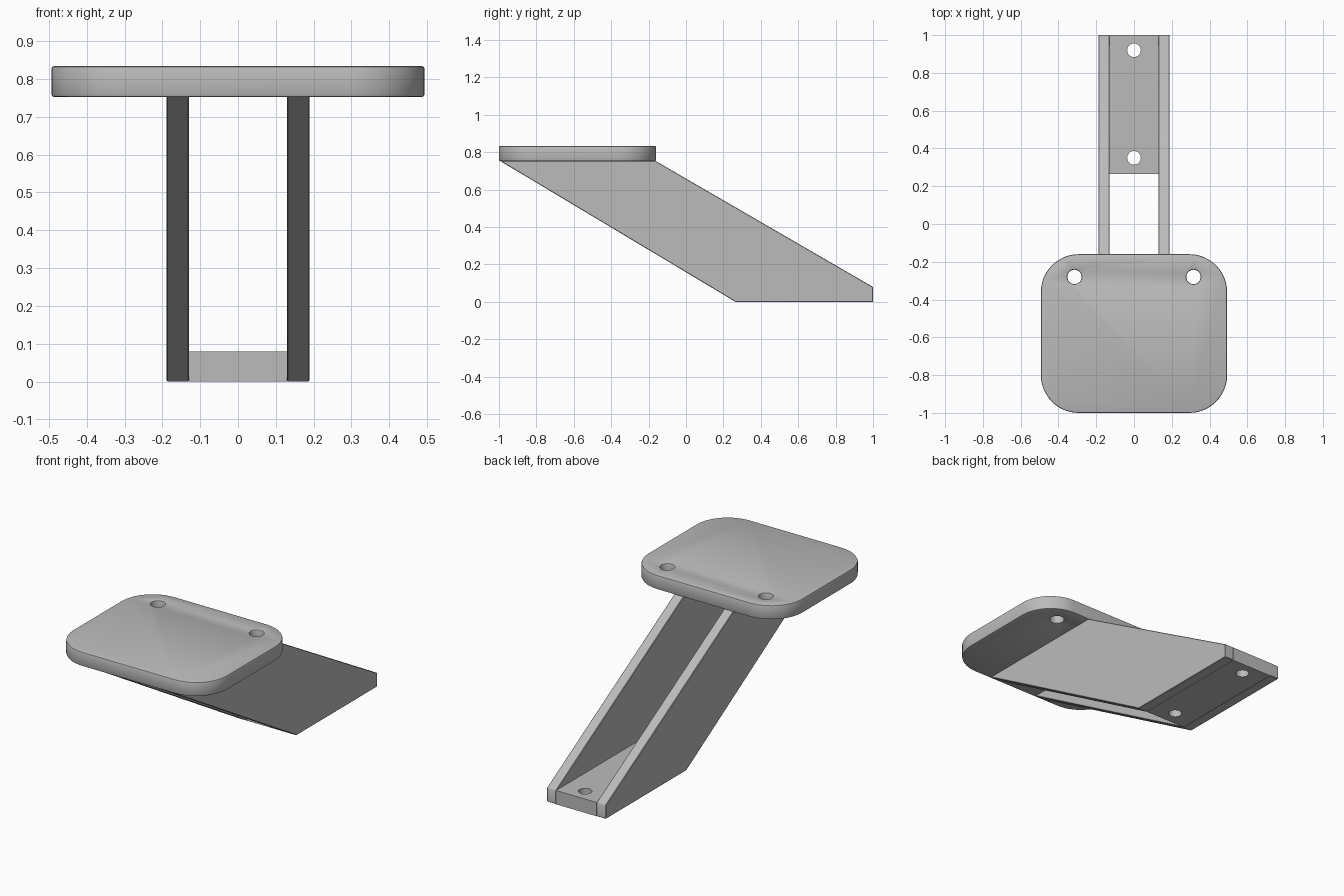
import bpy, bmesh, math

cube = bpy.data.objects.get("Cube")
if cube:
    bpy.data.objects.remove(cube, do_unlink=True)

grey = bpy.data.materials.new("plain grey")
grey.use_nodes = True
GREY = (0.5, 0.5, 0.5, 1)
grey.diffuse_color = GREY
grey.node_tree.nodes["Principled BSDF"].inputs["Base Color"].default_value = GREY


def prism(name, outline, offset):
    """Extrude a closed outline of 3D points along offset."""
    bm = bmesh.new()
    face = bm.faces.new([bm.verts.new(p) for p in outline])
    new = bmesh.ops.extrude_face_region(bm, geom=[face])["geom"]
    verts = [v for v in new if isinstance(v, bmesh.types.BMVert)]
    bmesh.ops.translate(bm, verts=verts, vec=offset)
    bmesh.ops.recalc_face_normals(bm, faces=bm.faces)
    mesh = bpy.data.meshes.new(name)
    bm.to_mesh(mesh)
    bm.free()
    mesh.materials.append(grey)
    obj = bpy.data.objects.new(name, mesh)
    bpy.context.collection.objects.link(obj)
    return obj


def activate(obj):
    bpy.ops.object.select_all(action="DESELECT")
    obj.select_set(True)
    bpy.context.view_layer.objects.active = obj


def drill(obj, x, y, z, radius):
    """Cut a vertical through hole."""
    bpy.ops.mesh.primitive_cylinder_add(vertices=32, radius=radius, depth=0.4, location=(x, y, z))
    cutter = bpy.context.object
    cutter.name = "hole_cutter"
    cutter.hide_render = True
    cutter.data.materials.append(grey)
    mod = obj.modifiers.new("hole", "BOOLEAN")
    mod.operation, mod.solver, mod.object = "DIFFERENCE", "EXACT", cutter
    activate(obj)
    bpy.ops.object.modifier_apply(modifier=mod.name)
    bpy.data.objects.remove(cutter, do_unlink=True)


def soften(obj, width, segments=2):
    """Round the sharp edges and shade the curves smoothly."""
    mod = obj.modifiers.new("edge", "BEVEL")
    mod.width, mod.segments = width, segments
    mod.limit_method, mod.angle_limit = "ANGLE", math.radians(40)
    activate(obj)
    bpy.ops.object.modifier_apply(modifier=mod.name)
    bpy.ops.object.shade_smooth_by_angle(angle=math.radians(30))


def rounded_rect(half_x, y0, y1, z, r, steps=12):
    points = []
    corners = [(1, y1 - r), (-1, y1 - r), (-1, y0 + r), (1, y0 + r)]
    for i, (side, cy) in enumerate(corners):
        for k in range(steps + 1):
            a = math.pi / 2 * (i + k / steps)
            points.append((side * (half_x - r) + r * math.cos(a), cy + r * math.sin(a), z))
    return points


# Upper plate with rounded corners and two screw holes
plate = prism("top_plate", rounded_rect(0.493, -1, -0.16, 0.752, 0.2), (0, 0, 0.082))
for side in (-1, 1):
    drill(plate, side * 0.315, -0.28, 0.79, 0.038)
soften(plate, 0.007)

# Sloping side walls that carry the plate
profile = [(-0.995, 0.754), (-0.163, 0.754), (1, 0.08), (1, 0), (0.265, 0)]
for name, x in (("right_wall", -0.189), ("left_wall", 0.129)):
    wall = prism(name, [(x, y, z) for y, z in profile], (0.06, 0, 0))
    soften(wall, 0.003, 1)

# Foot between the walls with two screw holes
foot = prism("foot_plate", [(-0.13, 0.265, 0), (0.13, 0.265, 0), (0.13, 1, 0), (-0.13, 1, 0)], (0, 0, 0.08))
for y in (0.35, 0.92):
    drill(foot, 0, y, 0.04, 0.036)
activate(foot)
bpy.ops.object.shade_smooth_by_angle(angle=math.radians(30))
